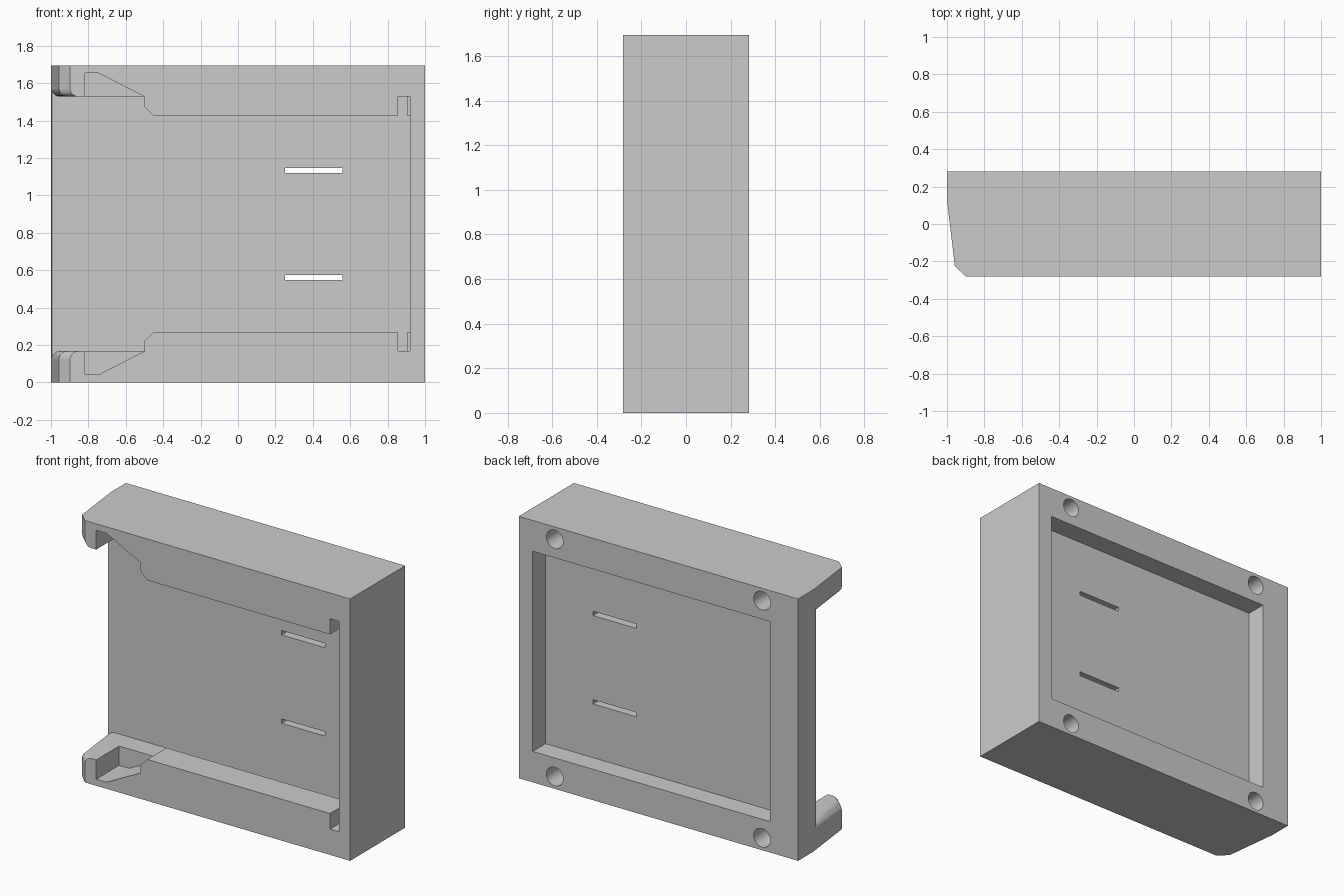
import bpy, bmesh, math
from mathutils import Vector

if "Cube" in bpy.data.objects:
    bpy.data.objects.remove(bpy.data.objects["Cube"], do_unlink=True)

H = 1.695            # overall height
D = 0.282            # half depth
FLOOR = 0.09         # front face of the back plate
LIP = -0.086         # rear face of the retaining lips
LOW, LIP_LOW = 0.167, 0.268


def loft(name, rings):
    """Closed solid through matching rings of points."""
    bm = bmesh.new()
    loops = [[bm.verts.new(p) for p in ring] for ring in rings]
    n = len(loops[0])
    bm.faces.new(loops[0])
    bm.faces.new(loops[-1])
    for a, b in zip(loops, loops[1:]):
        for i in range(n):
            j = (i + 1) % n
            bm.faces.new((a[i], a[j], b[j], b[i]))
    bmesh.ops.recalc_face_normals(bm, faces=bm.faces[:])
    mesh = bpy.data.meshes.new(name)
    bm.to_mesh(mesh)
    bm.free()
    obj = bpy.data.objects.new(name, mesh)
    bpy.context.collection.objects.link(obj)
    return obj


def prism(name, outline, y0, y1):
    return loft(name, [[(x, y, z) for x, z in outline] for y in (y0, y1)])


def box(name, x0, x1, y0, y1, z0, z1):
    return prism(name, [(x0, z0), (x1, z0), (x1, z1), (x0, z1)], y0, y1)


def flip(outline):
    """Mirror an outline about mid height."""
    return [(x, H - z) for x, z in reversed(outline)]


def cut(target, cutter):
    cutter.hide_render = True
    mod = target.modifiers.new("cut", 'BOOLEAN')
    mod.operation = 'DIFFERENCE'
    mod.solver = 'EXACT'
    mod.object = cutter
    bpy.context.view_layer.objects.active = target
    bpy.ops.object.modifier_apply(modifier=mod.name)
    bpy.data.objects.remove(cutter, do_unlink=True)


# Body block with a sloped, chamfered open end
plan = [(-0.898, -D), (1, -D), (1, D), (-1, D), (-1, 0.13), (-0.958, -0.225)]
body = loft("holder_body", [[(x, y, z) for x, y in plan] for z in (0, H)])

# Front bay: rounded mouth edges that follow the sloped end
r = 0.045
lower = [(-1.2, LOW - r + r * math.sin(math.radians(5)))]
for k in range(9):
    a = math.radians(175 - k * 85 / 8)
    lower.append((-1 + r + r * math.cos(a), LOW - r + r * math.sin(a)))
lower += [(-0.5, LOW), (-0.5, LOW + 0.055), (-0.452, LIP_LOW), (0.92, LIP_LOW)]
outline = lower + flip(lower)
slope, chamfer = 0.042 / 0.355, 0.06 / 0.057
rings = []
for y in (-0.3, -0.225, FLOOR):
    shift = slope * (0.13 - y) if y >= -0.225 else 0.042 + chamfer * (-0.225 - y)
    rings.append([(x + (shift if x < -0.6 else 0), y, z) for x, z in outline])
cut(body, loft("bay_cutter", rings))

# Grooves behind the lips
cut(body, box("groove_cutter", -0.6, 0.904, LIP, FLOOR, LOW, H - LOW))

# Corner notches and finger pockets, top and bottom
notch = [(0.856, LOW), (0.92, LOW), (0.92, 0.3), (0.856, 0.3)]
pocket = [(-0.818, 0.2), (-0.818, 0.042), (-0.745, 0.042), (-0.5, LOW), (-0.5, 0.2)]
for side in (lambda o: o, flip):
    cut(body, prism("notch_cutter", side(notch), -0.3, LIP + 0.01))
    cut(body, prism("pocket_cutter", side(pocket), -0.3, -0.047))

# Shallow recess in the back
cut(body, box("recess_cutter", -0.8, 0.9, 0.15, 0.3, 0.2, H - 0.2))

# Two slots through the plate
for s in (-1, 1):
    z = H / 2 + s * 0.286
    cut(body, box("slot_cutter", 0.25, 0.56, 0, 0.25, z - 0.014, z + 0.014))

# Four blind round holes in the back
for cx in (-0.742, 0.742):
    for cz in (0.08, H - 0.08):
        circle = [(cx + 0.06 * math.cos(t * math.pi / 16),
                   cz + 0.06 * math.sin(t * math.pi / 16)) for t in range(32)]
        cut(body, prism("hole_cutter", circle, 0.08, 0.3))

# Plain grey material
grey = bpy.data.materials.new("light_grey")
grey.use_nodes = True
colour = (0.6, 0.6, 0.6, 1)
grey.diffuse_color = colour
grey.node_tree.nodes["Principled BSDF"].inputs["Base Color"].default_value = colour
body.data.materials.clear()
body.data.materials.append(grey)

# Smooth the round parts, keep the edges sharp
bpy.ops.object.select_all(action='DESELECT')
body.select_set(True)
bpy.context.view_layer.objects.active = body
bpy.ops.object.shade_smooth_by_angle(angle=math.radians(30))
